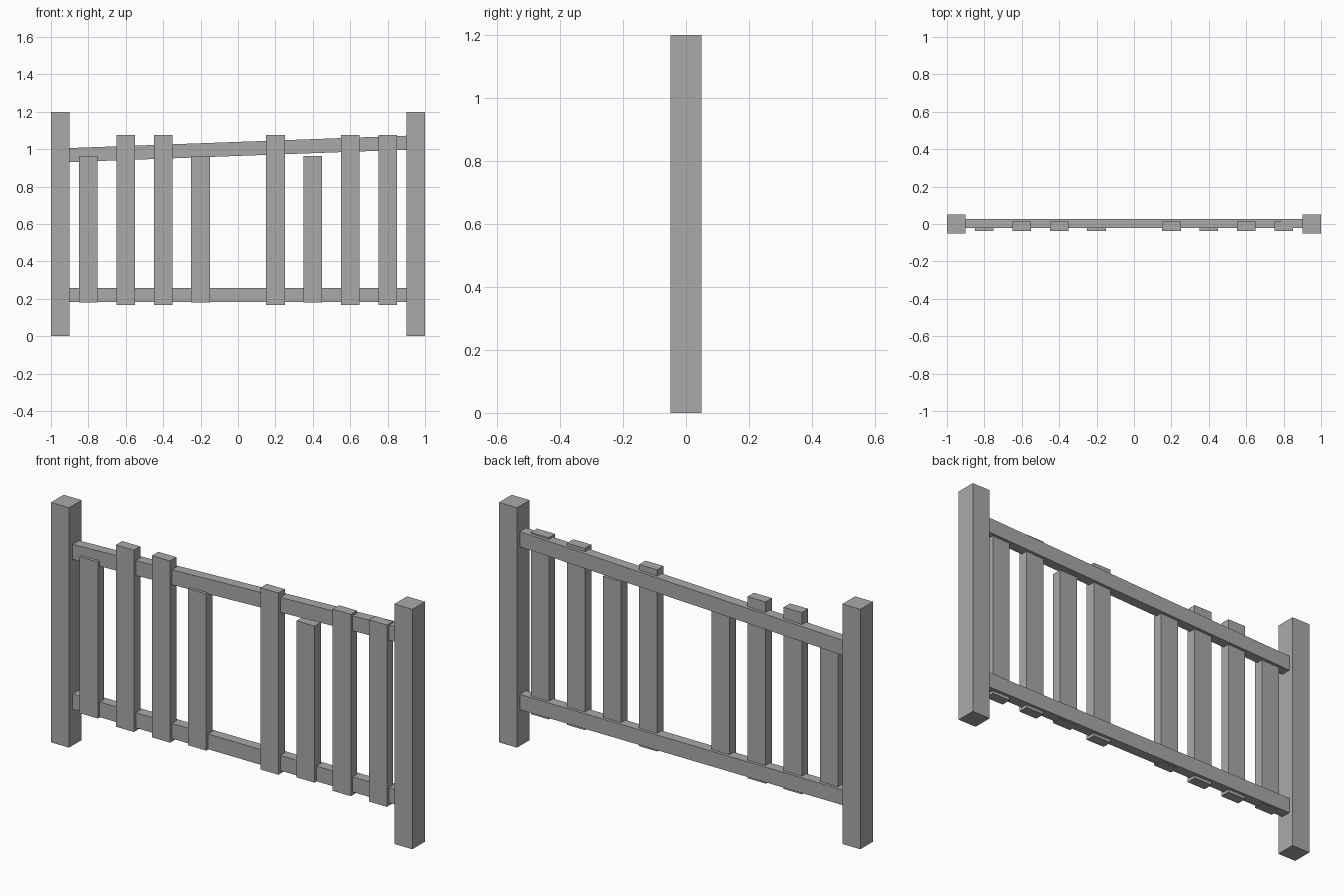
import bpy, math

if "Cube" in bpy.data.objects:
    bpy.data.objects.remove(bpy.data.objects["Cube"])

grey = bpy.data.materials.new("weathered grey")
grey.diffuse_color = (0.4, 0.4, 0.4, 1)
grey.use_nodes = True
grey.node_tree.nodes["Principled BSDF"].inputs["Base Color"].default_value = grey.diffuse_color


def box(name, x, y, z, tilt=0.0):
    """Box from (min, max) ranges, optionally tilted about the y axis."""
    bpy.ops.mesh.primitive_cube_add(size=1, location=[sum(r) / 2 for r in (x, y, z)])
    ob = bpy.context.object
    ob.name = name
    ob.scale = [r[1] - r[0] for r in (x, y, z)]
    bpy.ops.object.transform_apply(location=False, rotation=False, scale=True)
    ob.rotation_euler.y = tilt
    ob.data.materials.append(grey)
    return ob


# End posts
for side, cx in (("left", -0.95), ("right", 0.95)):
    box(f"{side}_post", (cx - 0.05, cx + 0.05), (-0.05, 0.05), (0, 1.2))

# Rails: level below, sagging to the left above
rail_y = (-0.022, 0.028)
box("bottom_rail", (-0.9, 0.9), rail_y, (0.182, 0.258))
box("top_rail", (-0.902, 0.902), rail_y, (0.964, 1.039), tilt=-math.radians(2.1))

# Pickets: tall ones overlap both rails, short ones stop under the top rail; one is missing
for i, cx in enumerate((-0.6, -0.4, 0.2, 0.6, 0.8)):
    box(f"tall_picket_{i + 1}", (cx - 0.05, cx + 0.05), (-0.037, 0.013), (0.167, 1.076))
for i, cx in enumerate((-0.8, -0.2, 0.4)):
    box(f"short_picket_{i + 1}", (cx - 0.05, cx + 0.05), (-0.037, 0.013), (0.181, 0.964))
